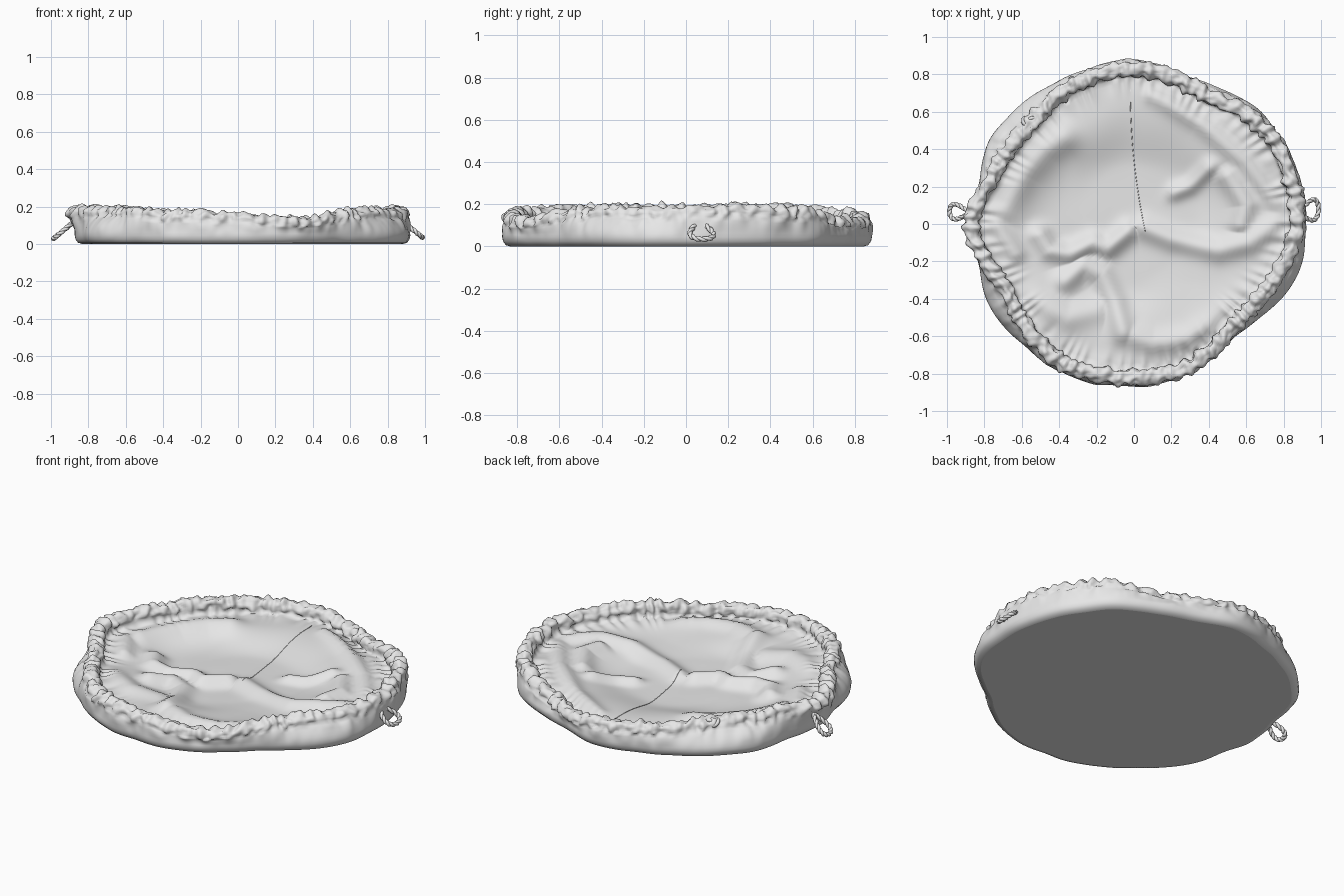
import bpy, bmesh
from math import sin, cos, pi, tau, exp, radians
from mathutils import Vector, noise

cube = bpy.data.objects.get("Cube")
if cube:
    bpy.data.objects.remove(cube, do_unlink=True)

fabric = bpy.data.materials.new("pale_grey_fabric")
fabric.use_nodes = True
GREY = (0.8, 0.8, 0.8, 1)
fabric.diffuse_color = GREY
fabric.node_tree.nodes["Principled BSDF"].inputs["Base Color"].default_value = GREY

# Outline, gathered rim radius and rim height, every 15 degrees, in hundredths
OUTLINE = [92, 92, 91, 90, 85, 84, 88, 87, 87, 88, 89, 86,
           87, 86, 89, 88, 88, 88, 87, 86, 83, 81, 87, 92]
RIM = [87, 87, 87, 84, 79, 81, 83, 82, 80, 77, 78, 81,
       87, 81, 77, 80, 83, 83, 82, 82, 80, 76, 78, 83]
HEIGHT = [19, 20, 19, 18, 15, 14, 16, 17, 18, 20, 20, 20,
          20, 20, 20, 20, 19, 18, 17, 15, 15, 18, 19, 19]


def around(values, t):
    """Smooth periodic interpolation by angle."""
    n = len(values)
    f = (t / tau) % 1 * n
    i = int(f)
    u = f - i
    a, b, c, d = (values[(i + k) % n] for k in (-1, 0, 1, 2))
    return 0.005 * (2 * b + (c - a) * u + (2 * a - 5 * b + 4 * c - d) * u * u
                    + (3 * b - a - 3 * c + d) * u ** 3)


def ripple(t, freq, seed):
    return noise.noise(Vector((cos(t) * freq, sin(t) * freq, seed)))


# Soft folds on the floor: path points, height, width
FOLDS = [
    ([(-.7, .08), (-.6, .28), (-.48, .4), (-.38, .46)], .04, .08),
    ([(.1, .7), (.35, .55), (.6, .33), (.8, .08)], .035, .05),
    ([(.28, .72), (.55, .52), (.76, .28)], .03, .04),
    ([(.22, .17), (.3, .2), (.4, .3)], .035, .045),
    ([(.5, .25), (.6, .1), (.57, 0)], .035, .05),
    ([(-.74, 0), (-.64, -.16)], .035, .05),
    ([(-.5, -.06), (-.45, -.14), (-.34, -.16), (-.22, -.1), (-.14, -.13), (-.03, -.04)], .05, .055),
    ([(-.36, -.3), (-.27, -.22), (-.17, -.27), (-.1, -.42), (-.06, -.58)], .045, .06),
    ([(-.06, -.58), (.1, -.64), (.3, -.62), (.5, -.5)], .03, .06),
    ([(.05, -.02), (.2, -.08), (.45, -.14), (.62, -.1), (.8, .02)], .04, .06),
    ([(-.55, -.42), (-.35, -.5), (-.2, -.46)], .03, .07),
]
SEGMENTS = [(ax, ay, bx - ax, by - ay, h, w) for path, h, w in FOLDS
            for (ax, ay), (bx, by) in zip(path, path[1:])]


def floor_height(x, y):
    """Shallow dished cloth, higher near the rim, with folds on it."""
    lift = 0
    for ax, ay, dx, dy, h, w in SEGMENTS:
        px, py = x - ax, y - ay
        u = max(0, min(1, (px * dx + py * dy) / (dx * dx + dy * dy)))
        d2 = ((px - dx * u) ** 2 + (py - dy * u) ** 2) / (w * w)
        if d2 < 8:
            lift = max(lift, h * exp(-d2))
    wave = noise.noise(Vector((x * 3, y * 3, 5)))
    dish = max(0, min(1, ((x * x + y * y) ** .5 + .1 * wave - .3) / .35))
    return .05 + .05 * dish * dish * (3 - 2 * dish) + .014 * wave + lift


def section(t):
    """Radius and height from the underside, over the rim, to the centre."""
    phase = 66 * t + 7 * ripple(t, 5, 1)
    strength = .7 + .6 * ripple(t, 9, 8)
    crumple = ripple(t, 14, 3)
    out = around(OUTLINE, t) + .012 * ripple(t, 5, 6)
    rim = around(RIM, t) + .012 * crumple
    top = around(HEIGHT, t) + .014 * ripple(t, 10, 12)
    pts = [(out - .04, 0), (out - .018, .006), (out - .004, .025), (out, .045)]
    # creased outer wall leaning in to the casing
    for k in range(1, 6):
        u = k / 6
        crease = ripple(t, 9, 15 + u) + .5 * ripple(t, 20, 30 + u)
        r = out + (rim + .04 - out) * u * u
        pts.append((r + .022 * u * crease, .045 + (top - .09) * u))
    # puffy gathered casing
    for k in range(14):
        a = radians(-10 + k * 220 / 13)
        pucker = ripple(t, 22, k * .4)
        gather = sin(phase + 2.5 * ripple(t, 7, k * .25)) * strength
        r = .041 * (1 + .22 * gather + .45 * pucker)
        pts.append((rim + r * cos(a), top - .043 + r * sin(a)))
    # floor
    edge = rim - .052
    steps = 32
    for k in range(steps):
        r = edge * (1 - k / steps)
        z = floor_height(r * cos(t), r * sin(t))
        blend = exp(-((edge - r) / .06) ** 2)
        rise = top * .58 + .008 * gather
        pts.append((r, z + (rise - z) * blend))
    return pts


def add_mesh(name, bm):
    """Store the mesh, smooth everywhere except the flat underside."""
    mesh = bpy.data.meshes.new(name)
    bm.to_mesh(mesh)
    bm.free()
    bpy.context.collection.objects.link(bpy.data.objects.new(name, mesh))
    mesh.materials.append(fabric)
    mesh.polygons.foreach_set("use_smooth", [p.normal.z > -.99 for p in mesh.polygons])


# Gathered cloth body
bm = bmesh.new()
N = 540
columns = []
for i in range(N):
    t = tau * i / N
    columns.append([bm.verts.new((r * cos(t), r * sin(t), z)) for r, z in section(t)])
under = bm.verts.new((0, 0, 0))
centre = bm.verts.new((0, 0, floor_height(0, 0)))
for i in range(N):
    a, b = columns[i], columns[(i + 1) % N]
    bm.faces.new((under, b[0], a[0]))
    for k in range(len(a) - 1):
        bm.faces.new((a[k], b[k], b[k + 1], a[k + 1]))
    bm.faces.new((a[-1], b[-1], centre))
add_mesh("gathered_cloth_body", bm)


def tube(name, paths, radius, closed, reference, sides=8):
    """Round cords along the given paths."""
    bm = bmesh.new()
    for path in paths:
        n = len(path)
        rings = []
        for i, p in enumerate(path):
            ahead = path[(i + 1) % n] if closed else path[min(i + 1, n - 1)]
            behind = path[i - 1] if closed else path[max(i - 1, 0)]
            along = (ahead - behind).normalized()
            side = along.cross(Vector(reference)).normalized()
            up = side.cross(along)
            rings.append([bm.verts.new(p + radius * (side * cos(tau * k / sides) + up * sin(tau * k / sides)))
                          for k in range(sides)])
        for i in range(n if closed else n - 1):
            a, b = rings[i], rings[(i + 1) % n]
            for k in range(sides):
                j = (k + 1) % sides
                bm.faces.new((a[k], a[j], b[j], b[k]))
        if not closed:
            bm.faces.new(rings[0])
            bm.faces.new(rings[-1])
    bmesh.ops.recalc_face_normals(bm, faces=bm.faces[:])
    add_mesh(name, bm)


# Hanging cord loops made of two twisted strands
def cord_loop(name, anchor, tip, width):
    anchor, tip = Vector(anchor), Vector(tip)
    across = Vector((0, 1, 0))
    normal = (tip - anchor).cross(across).normalized()
    middle = anchor.lerp(tip, .6)
    strands = []
    for phase in (0, pi):
        path = []
        for i in range(120):
            s = tau * i / 120
            p = anchor.lerp(tip, .5 * (1 - cos(s))) + across * width * sin(s) * sin(s / 2) ** 2
            radial = (p - middle).normalized()
            w = 8 * s + phase
            path.append(p + (radial * cos(w) + normal * sin(w)) * .005)
        strands.append(path)
    tube(name, strands, .009, True, normal)


cord_loop("left_cord_loop", (.87, .06, .13), (.986, .08, .035), .085)
cord_loop("right_cord_loop", (-.87, .06, .125), (-.986, .068, .028), .062)

# Tied drawstring knot on the rim
knot = []
for i in range(60):
    s = tau * i / 60
    knot.append(Vector((-.56, .54, .17)) + .013 * Vector(
        (sin(s) + 2 * sin(2 * s), cos(s) - 2 * cos(2 * s), -sin(3 * s))))
tube("drawstring_knot", [knot], .01, True, (0, 0, 1))

# Fine stitched seam across the floor
seam = []
for i in range(50):
    u = i / 49
    x, y = -.02 + .08 * u * u, .72 - .76 * u
    seam.append(Vector((x, y, floor_height(x, y))))
tube("floor_seam", [seam], .002, False, (1, 0, 0))
